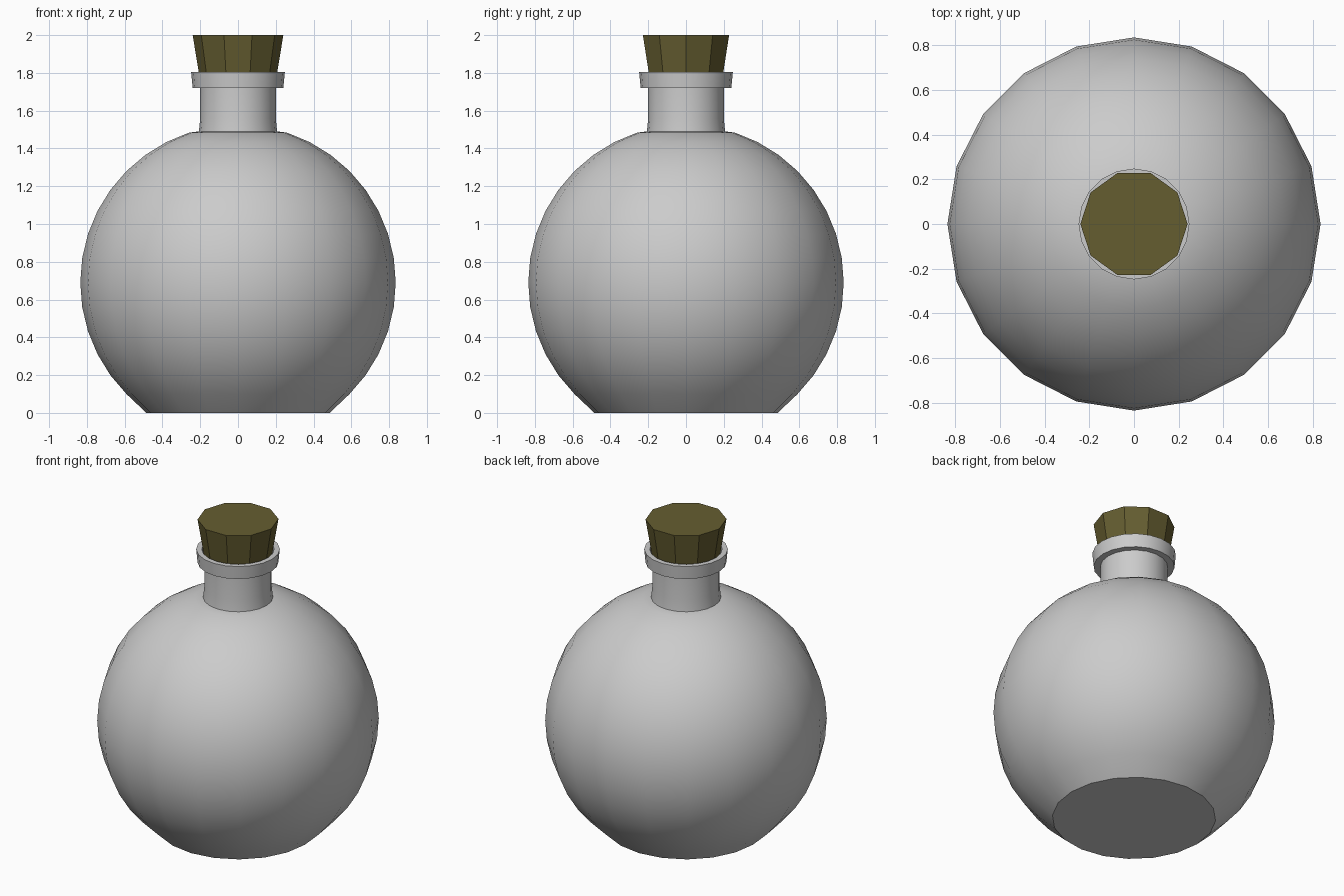
import bpy, bmesh, math

if "Cube" in bpy.data.objects:
    bpy.data.objects.remove(bpy.data.objects["Cube"])


def lathe(name, profile, sides):
    """Revolve (radius, z) points around z; cap the ends with n-gons."""
    bm = bmesh.new()
    rings = []
    for r, z in profile:
        rings.append([bm.verts.new((r * math.cos(2 * math.pi * i / sides),
                                    r * math.sin(2 * math.pi * i / sides), z))
                      for i in range(sides)])
    for a, b in zip(rings, rings[1:]):
        for i in range(sides):
            j = (i + 1) % sides
            bm.faces.new((a[i], a[j], b[j], b[i]))
    bm.faces.new(rings[0][::-1])
    bm.faces.new(rings[-1])
    mesh = bpy.data.meshes.new(name)
    bm.to_mesh(mesh)
    bm.free()
    obj = bpy.data.objects.new(name, mesh)
    bpy.context.collection.objects.link(obj)
    bpy.ops.object.select_all(action='DESELECT')
    obj.select_set(True)
    bpy.context.view_layer.objects.active = obj
    bpy.ops.object.shade_smooth_by_angle(angle=math.radians(30))
    return obj


# Flask: flat base, round belly, neck, lip and recessed mouth
R, CZ = 0.835, 0.69
belly = [(R * math.cos(math.radians(a)), CZ + R * math.sin(math.radians(a)))
         for a in range(-45, 73, 9)]
neck = [(0.207, 1.49), (0.2, 1.56), (0.2, 1.72)]
lip = [(0.24, 1.72), (0.248, 1.805), (0.215, 1.805), (0.18, 1.72)]
lathe("flask", [(0.485, 0.0)] + belly + neck + lip, 20)

# Tapered ten-sided cork seated in the mouth
cork = lathe("cork", [(0.194, 1.72), (0.24, 2.0)], 10)
mat = bpy.data.materials.new("cork")
mat.diffuse_color = (0.13, 0.11, 0.03, 1)
mat.use_nodes = True
mat.node_tree.nodes["Principled BSDF"].inputs["Base Color"].default_value = mat.diffuse_color
cork.data.materials.append(mat)
